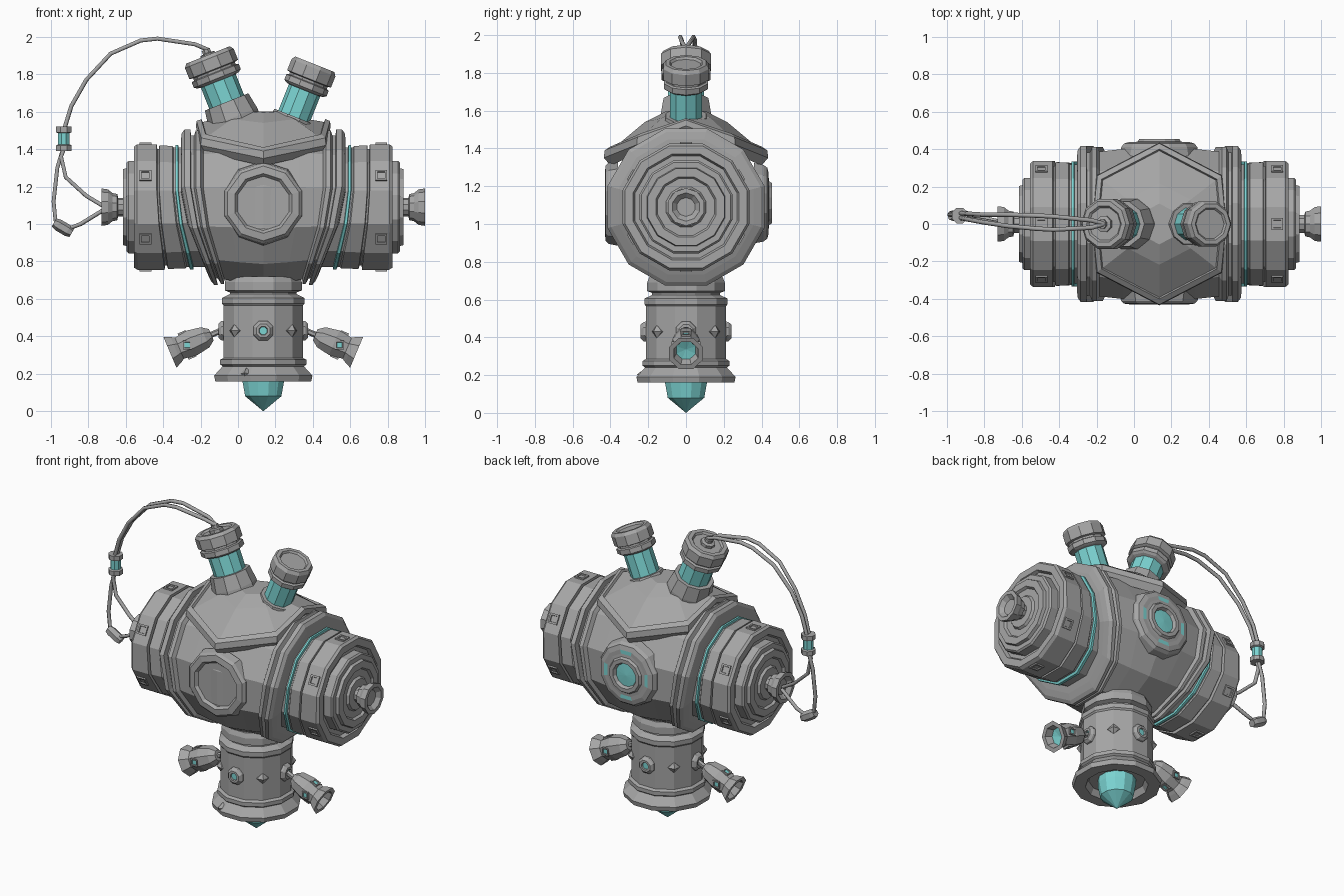
import bpy, bmesh, math
from mathutils import Vector, Matrix

old = bpy.data.objects.get("Cube")
if old:
    bpy.data.objects.remove(old, do_unlink=True)


def material(name, color):
    m = bpy.data.materials.new(name)
    m.use_nodes = True
    m.diffuse_color = (*color, 1)
    bsdf = m.node_tree.nodes["Principled BSDF"]
    bsdf.inputs["Base Color"].default_value = (*color, 1)
    bsdf.inputs["Roughness"].default_value = 0.7
    return m


GREY = material("metal grey", (0.38, 0.38, 0.38))
CYAN = material("glowing cyan", (0.2, 0.66, 0.65))
CX, CZ = 0.135, 1.09          # centre of the main body
UP = Vector((0, 0, 1))


def finish(name, bm):
    bmesh.ops.recalc_face_normals(bm, faces=bm.faces)
    mesh = bpy.data.meshes.new(name)
    bm.to_mesh(mesh)
    bm.free()
    mesh.materials.append(GREY)
    mesh.materials.append(CYAN)
    ob = bpy.data.objects.new(name, mesh)
    bpy.context.collection.objects.link(ob)
    return ob


def bridge(bm, loops, cyan=lambda band, seg: False):
    """Skin consecutive loops; a loop of one vertex is a pole."""
    for b, (lo, hi) in enumerate(zip(loops, loops[1:])):
        n = max(len(lo), len(hi))
        for i in range(n):
            j = (i + 1) % n
            quad = [lo[i % len(lo)], lo[j % len(lo)], hi[j % len(hi)], hi[i % len(hi)]]
            face = bm.faces.new(list(dict.fromkeys(quad)))
            face.material_index = int(cyan(b, i))


def lathe(name, profile, origin, axis=UP, n=12, turn=0.5, cyan=lambda b, i: False, warp=None):
    """Revolve (radius, height) pairs around an axis."""
    axis = Vector(axis).normalized()
    rot = Matrix() if axis.z > 0.999 else axis.to_track_quat('Z', 'Y').to_matrix().to_4x4()
    place = Matrix.Translation(origin) @ rot
    bm = bmesh.new()
    loops = []
    for r, h in profile:
        count = n if r > 0 else 1
        angles = [math.tau * (i + turn) / n for i in range(count)]
        pts = [place @ Vector((r * math.cos(a), r * math.sin(a), h)) for a in angles]
        loops.append([bm.verts.new(warp(p) if warp else p) for p in pts])
    bridge(bm, loops, cyan)
    return finish(name, bm)


def bend(p):
    """Pull the lower half of the body and drums toward the middle."""
    off = p.x - CX
    a, depth = abs(off), max(0, CZ - p.z)
    s = 0.4 * a / 0.44 if a < 0.445 else max(0, 0.22 * (0.69 - a) / 0.21)
    return Vector((CX + math.copysign(a - s * depth, off), p.y, p.z))


def cable(name, points, radius=0.012):
    cu = bpy.data.curves.new(name, 'CURVE')
    cu.dimensions = '3D'
    cu.bevel_depth, cu.bevel_resolution = radius, 1
    cu.use_fill_caps = True
    sp = cu.splines.new('POLY')
    sp.points.add(len(points) - 1)
    for q, p in zip(sp.points, points):
        q.co = (*p, 1)
    cu.materials.append(GREY)
    bpy.context.collection.objects.link(bpy.data.objects.new(name, cu))


def panel(name, origin, normal, size, lit=False):
    """Square frame with a sunken centre."""
    lathe(name, [(size, -0.02), (size, 0.009), (size * 0.65, 0.009), (size * 0.6, 0.002), (0, 0.002)],
          origin, normal, n=4, cyan=lambda b, i: lit and b == 3)


# Main body with paired flanges
half = [(0, 0.44), (0.37, 0.44), (0.41, 0.435), (0.43, 0.42), (0.43, 0.39), (0.395, 0.385),
        (0.395, 0.37), (0.425, 0.36), (0.425, 0.335), (0.40, 0.32), (0.415, 0.19)]
lathe("main_body", [(r, -h) for r, h in half] + [(0.43, 0)] + half[::-1],
      (CX, 0, CZ), (1, 0, 0), warp=bend)

# Hood plate over the top
bm = bmesh.new()
loops = []
for k, ends, corners, mids in [(0.92, 1.48, 1.38, 1.31), (1, 1.52, 1.42, 1.35), (0.99, 1.55, 1.46, 1.39),
                               (0.92, 1.56, 1.48, 1.41), (0.9, 1.545, 1.465, 1.395),
                               (0.5, 1.57, 1.56, 1.54), (0.25, 1.6, 1.6, 1.595)]:
    shape = [(0.36, 0, ends), (0.335, 0.26, corners), (0, 0.435, mids), (-0.335, 0.26, corners)]
    ring = shape + [(-x, -y, z) for x, y, z in shape]
    loops.append([bm.verts.new((CX + x * k, y * k, z)) for x, y, z in ring])
bridge(bm, loops)
bm.faces.new(loops[-1])
finish("hood_plate", bm)

# End drums, caps and bells on both sides
for side, label in ((1, "left"), (-1, "right")):
    axis, mid = (side, 0, 0), (CX, 0, CZ)
    lathe(label + "_core", [(0.33, 0.3), (0.33, 0.452), (0.345, 0.455), (0.345, 0.468), (0.33, 0.47), (0.33, 0.5)],
          mid, axis, cyan=lambda b, i: b in (1, 2, 3), warp=bend)
    lathe(label + "_drum", [(0.2, 0.475), (0.325, 0.475), (0.338, 0.485), (0.342, 0.555), (0.322, 0.558),
                            (0.322, 0.566), (0.347, 0.569), (0.347, 0.675), (0.335, 0.69), (0.29, 0.69),
                            (0.28, 0.67), (0.255, 0.67), (0.255, 0.72), (0.245, 0.73), (0.215, 0.73),
                            (0.21, 0.75), (0.165, 0.75), (0.155, 0.735), (0.11, 0.735), (0.1, 0.75), (0, 0.75)],
          mid, axis, warp=bend)
    lathe(label + "_bell", [(0.05, 0.74), (0.05, 0.775), (0.07, 0.78), (0.075, 0.805), (0.095, 0.83),
                            (0.1, 0.865), (0.075, 0.865), (0.05, 0.84), (0, 0.84)], mid, axis, n=10)
    for i in range(6):
        a = math.radians(30 + 60 * i)
        out = Vector((0, math.cos(a), math.sin(a)))
        panel(label + "_drum_panel", Vector((CX + side * 0.63, 0, CZ)) + out * 0.335, out, 0.045)

# Portholes front and back
lathe("front_porthole", [(0.225, 0.36), (0.215, 0.41), (0.2, 0.425), (0.16, 0.43), (0.145, 0.412), (0, 0.412)],
      (CX, 0, 1.11), (0, -1, 0), n=10)
lathe("back_porthole", [(0.22, 0.36), (0.21, 0.41), (0.195, 0.43), (0.165, 0.438), (0.14, 0.438), (0.12, 0.44),
                        (0.11, 0.455), (0.085, 0.455), (0.075, 0.435), (0, 0.44)],
      (CX, 0, 1.11), (0, 1, 0), cyan=lambda b, i: b == 8 or (b == 3 and i % 3 == 2))

# Two tilted canisters on the hood
for label, x, z, side, k, collar in (("tall", -0.02, 1.55, -1, 1, 0.11), ("short", 0.27, 1.5, 1, 0.9, 0.08)):
    lathe(label + "_canister", [(r * k, h) for r, h in [
        (0.14, -0.08), (0.14, 0.02), (0.125, collar), (0.1, collar), (0.1, 0.23), (0.12, 0.235), (0.135, 0.245),
        (0.135, 0.275), (0.12, 0.28), (0.12, 0.292), (0.14, 0.297), (0.14, 0.36), (0.125, 0.38),
        (0.1, 0.38), (0.09, 0.368), (0, 0.368)]],
        (x, 0, z), (side * 0.37, 0, 0.93), n=10, cyan=lambda b, i: b == 3)
lathe("cable_socket", [(0.045, 0), (0.045, 0.02), (0.025, 0.025), (0.025, 0.045), (0, 0.045)],
      (-0.156, 0, 1.89), (-0.37, 0, 0.93), n=8)

# Lower stem with skirt and pointed tip
lathe("stem", [(0, 0.2), (0.17, 0.2), (0.19, 0.16), (0.265, 0.16), (0.272, 0.19), (0.225, 0.24), (0.238, 0.25),
               (0.238, 0.275), (0.22, 0.285), (0.22, 0.565), (0.228, 0.575), (0.228, 0.605), (0.185, 0.625),
               (0.185, 0.635), (0.213, 0.645), (0.213, 0.69), (0.2, 0.72), (0, 0.72)], (CX, 0, 0))
lathe("stem_tip", [(0, 0), (0.1, 0.08), (0.115, 0.16), (0.115, 0.21)], (CX, 0, 0), cyan=lambda b, i: True)
for sx in (-1, 1):
    for sy in (-1, 1):
        out = Vector((sx, sy, 0)).normalized()
        lathe("diamond_stud", [(0.038, -0.01), (0.036, 0.005), (0, 0.03)],
              Vector((CX, 0, 0.43)) + out * 0.213, out, n=4, turn=0)
lathe("skirt_stud", [(0.035, -0.01), (0, 0.025)], (0.04, -0.235, 0.2), (-0.3, -1, 0.2), n=4, turn=0)
for d in ((0, -1, 0), (0, 1, 0), (1, 0, 0), (-1, 0, 0)):
    lathe("stem_boss", [(0.06, -0.01), (0.055, 0.015), (0.04, 0.03), (0.025, 0.03), (0.022, 0.02), (0, 0.02)],
          Vector((CX, 0, 0.43)) + Vector(d) * 0.21, d, n=8, cyan=lambda b, i: b == 4)

# Side nozzles on short arms
for side, label in ((1, "left"), (-1, "right")):
    axis = Vector((side * 0.92, 0, -0.39)).normalized()
    base = Vector((CX + side * 0.31, 0, 0.395))
    lathe(label + "_nozzle_arm", [(0.016, -0.12), (0.016, 0)], base, axis, n=6)
    lathe(label + "_nozzle", [(0, -0.035), (0.035, -0.035), (0.063, 0), (0.077, 0.075), (0.066, 0.15), (0.08, 0.17),
                              (0.097, 0.205), (0.07, 0.205), (0.055, 0.16), (0, 0.15)],
          base, axis, n=8, cyan=lambda b, i: b == 8)
    across = Vector((0, 1, 0))
    for out in (across, -across, axis.cross(across), across.cross(axis)):
        panel(label + "_nozzle_window", base + axis * 0.105 + out * 0.067, out, 0.033, True)

# Paired cables, lit collar and clip
for s in (-1, 1):
    cable("upper_cable", [(-0.16, 0, 1.93), (-0.23, s * 0.02, 1.96), (-0.43, 0.005 + s * 0.035, 1.99),
                          (-0.52, 0.01 + s * 0.035, 1.98), (-0.68, 0.02 + s * 0.03, 1.91),
                          (-0.81, 0.03 + s * 0.02, 1.77), (-0.89, 0.04 + s * 0.015, 1.63), (-0.93, 0.045 + s * 0.012, 1.5)])
lathe("cable_collar", [(0, -0.065), (0.045, -0.065), (0.045, -0.035), (0.033, -0.03), (0.033, 0.03),
                       (0.045, 0.035), (0.045, 0.065), (0, 0.065)], (-0.93, 0.045, 1.455), n=8,
      cyan=lambda b, i: b == 3)
cable("outer_lower_cable", [(-0.935, 0.05, 1.4), (-0.965, 0.05, 1.3), (-0.985, 0.05, 1.12), (-0.975, 0.05, 1.02),
                            (-0.92, 0.045, 0.97), (-0.84, 0.04, 1.0), (-0.71, 0.01, 1.08)])
cable("inner_lower_cable", [(-0.93, 0.04, 1.4), (-0.945, 0.04, 1.36), (-0.92, 0.035, 1.25), (-0.81, 0.02, 1.15), (-0.71, 0, 1.09)])
lathe("cable_clip", [(0, -0.055), (0.025, -0.055), (0.032, -0.03), (0.032, 0.03), (0.025, 0.055), (0, 0.055)],
      (-0.935, 0.045, 0.98), (0.85, 0, -0.5), n=6)
